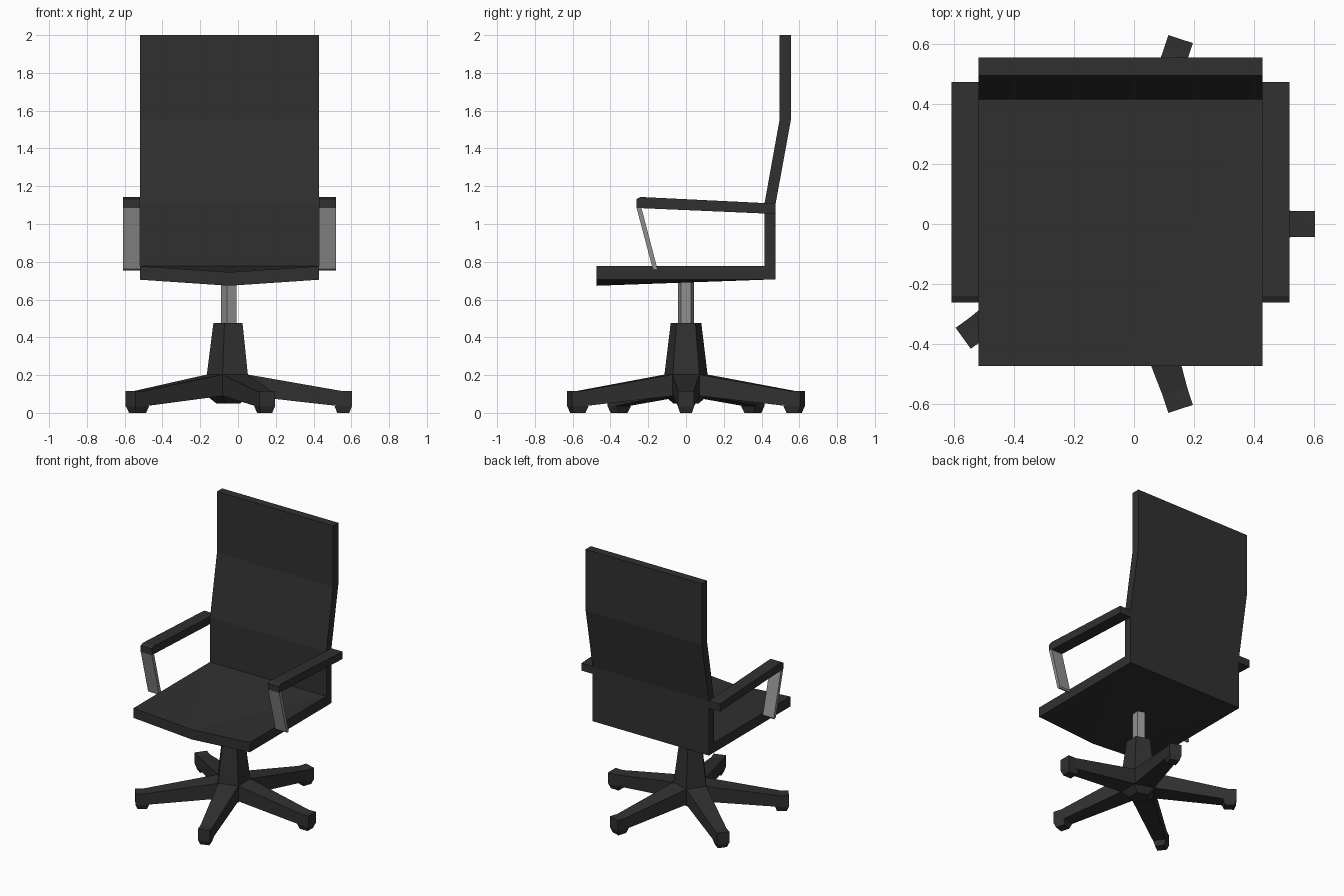
import bpy, bmesh, math
from mathutils import Matrix, Vector

if "Cube" in bpy.data.objects:
    bpy.data.objects.remove(bpy.data.objects["Cube"])

CX = -0.045  # centre line of the chair body


def material(name, v):
    m = bpy.data.materials.new(name)
    m.diffuse_color = (v, v, v, 1)
    m.use_nodes = True
    m.node_tree.nodes["Principled BSDF"].inputs["Base Color"].default_value = m.diffuse_color
    return m


DARK = material("dark_plastic", 0.03)
METAL = material("grey_metal", 0.28)


def finish(name, bm, mat):
    bmesh.ops.recalc_face_normals(bm, faces=bm.faces)
    me = bpy.data.meshes.new(name)
    bm.to_mesh(me)
    bm.free()
    me.materials.append(mat)
    ob = bpy.data.objects.new(name, me)
    bpy.context.collection.objects.link(ob)
    return ob


def loft(name, rings, mat):
    """Skin a list of equal-length point rings and cap both ends."""
    bm = bmesh.new()
    vs = [[bm.verts.new(p) for p in r] for r in rings]
    n = len(rings[0])
    for a, b in zip(vs, vs[1:]):
        for i in range(n):
            j = (i + 1) % n
            bm.faces.new((a[i], a[j], b[j], b[i]))
    bm.faces.new(vs[0])
    bm.faces.new(vs[-1])
    return finish(name, bm, mat)


def extrude_x(name, profile, x0, x1, mat):
    return loft(name, [[(x, y, z) for y, z in profile] for x in (x0, x1)], mat)


def pentagon(r, z):
    return [(CX + r * math.cos(math.radians(180 + 72 * i)),
             r * math.sin(math.radians(180 + 72 * i)), z) for i in range(5)]


# Backrest: one bent side profile
back = [(0.415, 0.705), (0.474, 0.705), (0.474, 1.105), (0.555, 1.55),
        (0.555, 2.0), (0.495, 2.0), (0.495, 1.55), (0.415, 1.105)]
extrude_x("backrest", back, -0.518, 0.428, DARK)

# Seat: slab whose front edge dips in the middle
bm = bmesh.new()
outline = [(-0.518, -0.474, 0), (CX, -0.474, -0.032), (0.428, -0.474, 0),
           (0.428, 0.415, 0), (-0.518, 0.415, 0)]
top, bot = [[bm.verts.new((x, y, z + h)) for x, y, z in outline] for h in (0.777, 0.705)]
for ring in (top, bot):
    for a, b, c in ((0, 1, 4), (1, 3, 4), (1, 2, 3)):
        bm.faces.new((ring[a], ring[b], ring[c]))
for i in range(5):
    j = (i + 1) % 5
    bm.faces.new((top[i], top[j], bot[j], bot[i]))
finish("seat", bm, DARK)

# Armrests and their slanted struts
arm = [(-0.262, 1.085), (-0.262, 1.132), (-0.24, 1.143), (0.474, 1.108), (0.474, 1.053)]
strut = [(-0.262, 1.087), (-0.236, 1.086), (-0.152, 0.765), (-0.157, 0.755), (-0.176, 0.762)]
for side, x0, x1 in (("left", -0.608, -0.518), ("right", 0.428, 0.518)):
    extrude_x(side + "_armrest", arm, x0, x1, DARK)
    extrude_x(side + "_arm_strut", strut, x0, x1, METAL)

# Column and five-sided hub
loft("column", [pentagon(0.045, 0.45), pentagon(0.045, 0.715)], METAL)
loft("hub", [pentagon(0.07, 0.05), pentagon(0.12, 0.09),
             pentagon(0.12, 0.203), pentagon(0.085, 0.477)], DARK)


# Five tapered legs with small feet
def section(x, w, z0, z1):
    return [(x, -w, z0), (x, w, z0), (x, w, z1), (x, -w, z1)]


def rect(x0, x1, w, z):
    return [(x0, -w, z), (x1, -w, z), (x1, w, z), (x0, w, z)]


for i in range(5):
    place = Matrix.Translation((CX, 0, 0)) @ Matrix.Rotation(math.radians(72 * i), 4, 'Z')
    leg = loft(f"leg_{i + 1}", [section(0.097, 0.0705, 0.09, 0.203),
                                section(0.588, 0.043, 0.035, 0.117),
                                section(0.648, 0.043, 0.035, 0.117)], DARK)
    foot = loft(f"foot_{i + 1}", [rect(0.57, 0.634, 0.032, 0.0),
                                  rect(0.556, 0.648, 0.043, 0.036)], DARK)
    leg.data.transform(place)
    foot.data.transform(place)
